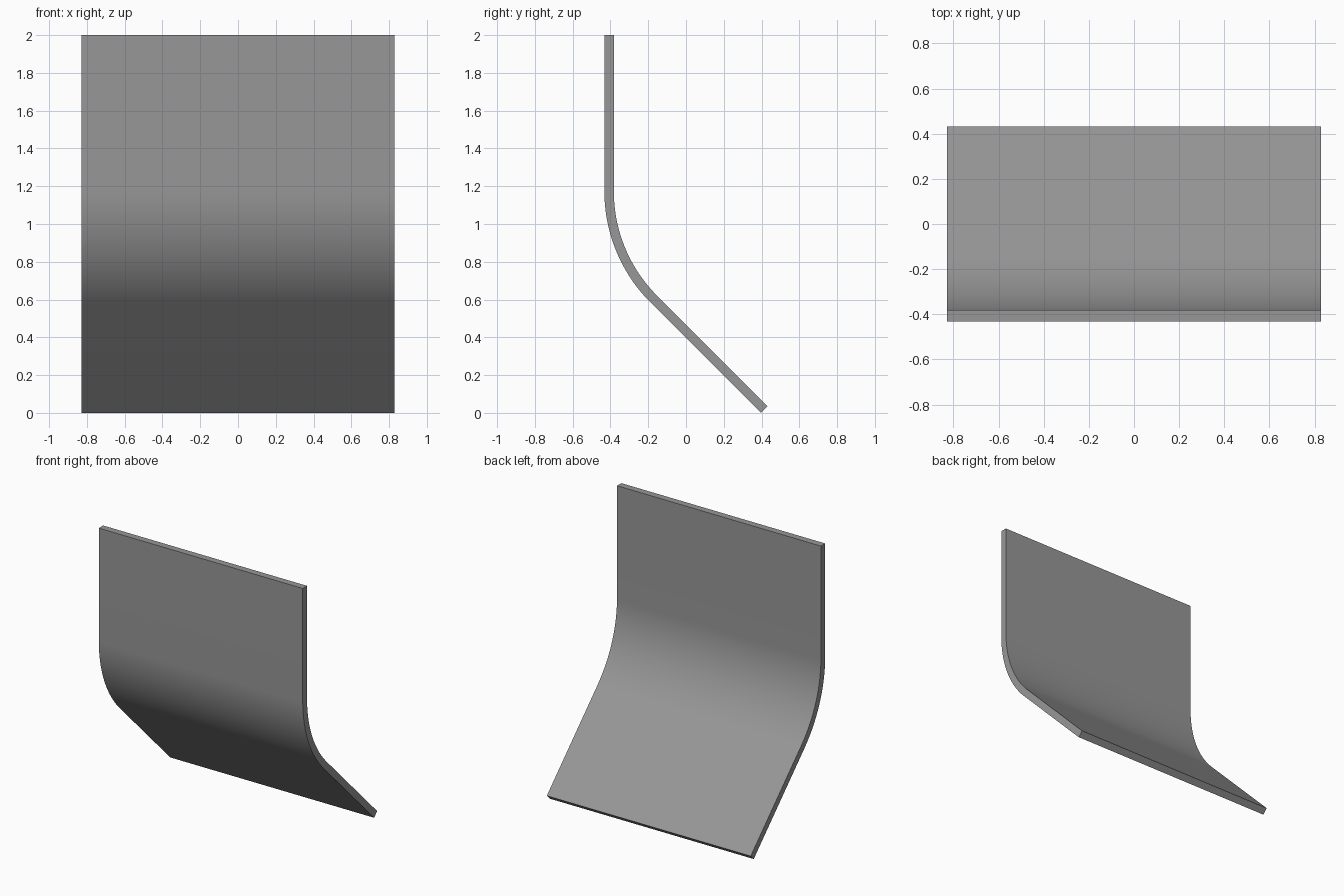
import bpy, bmesh
from math import sin, cos, pi, radians, sqrt

if "Cube" in bpy.data.objects:
    bpy.data.objects.remove(bpy.data.objects["Cube"])

HALF_W, HALF_D, T = 0.828, 0.432, 0.05
R = 0.83                       # outer bend radius
ANGLE, STEPS = pi / 4, 24

# Outer face and lower lip set the bend centre
lip_y = HALF_D - T / sqrt(2)
cy = -HALF_D + R
cz = lip_y - cy + R * sqrt(2)


def side(r, off):
    """One face of the sheet, from the top edge down to the lower lip."""
    pts = [(cy - r, 2.0)]
    for i in range(STEPS + 1):
        a = ANGLE * i / STEPS
        pts.append((cy - r * cos(a), cz - r * sin(a)))
    return pts + [(lip_y + off, off)]


# Closed side profile, extruded across the width
profile = side(R, 0.0) + side(R - T, T / sqrt(2))[::-1]
bm = bmesh.new()
face = bm.faces.new([bm.verts.new((-HALF_W, y, z)) for y, z in profile])
ext = bmesh.ops.extrude_face_region(bm, geom=[face])
moved = [v for v in ext["geom"] if isinstance(v, bmesh.types.BMVert)]
bmesh.ops.translate(bm, verts=moved, vec=(2 * HALF_W, 0, 0))
bmesh.ops.recalc_face_normals(bm, faces=bm.faces)

mesh = bpy.data.meshes.new("bent_panel")
bm.to_mesh(mesh)
bm.free()
panel = bpy.data.objects.new("bent_panel", mesh)
bpy.context.collection.objects.link(panel)

# Dark grey sheet
grey = bpy.data.materials.new("dark_grey")
grey.diffuse_color = (0.31, 0.31, 0.31, 1.0)
grey.use_nodes = True
grey.node_tree.nodes["Principled BSDF"].inputs["Base Color"].default_value = grey.diffuse_color
mesh.materials.append(grey)

# Smooth bend with crisp sheet edges
bpy.context.view_layer.objects.active = panel
panel.select_set(True)
bpy.ops.object.shade_smooth_by_angle(angle=radians(30))
